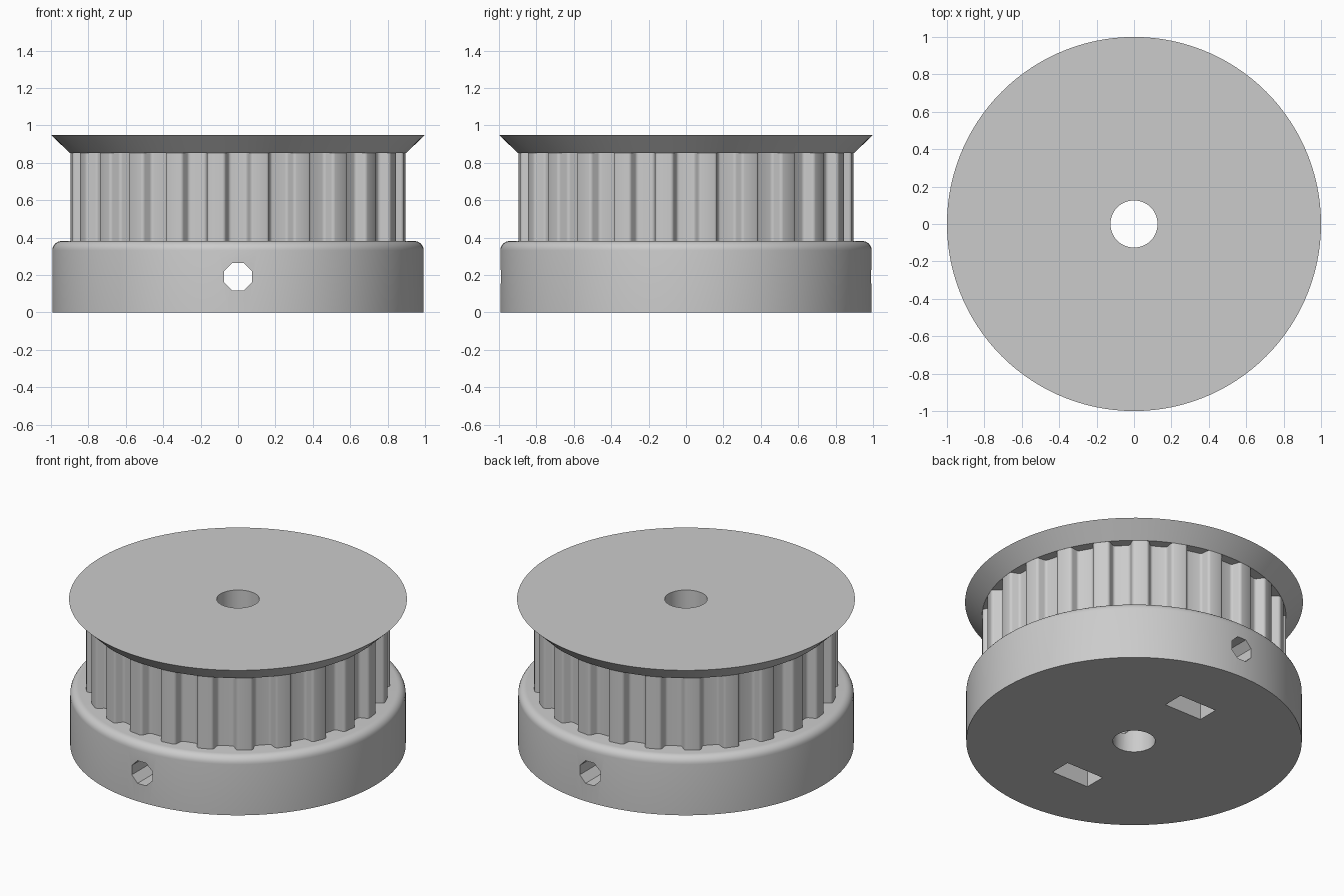
import bpy
import bmesh
from math import sin, cos, tan, pi, radians, sqrt

if "Cube" in bpy.data.objects:
    bpy.data.objects.remove(bpy.data.objects["Cube"])

TEETH = 24
DRUM_R = 0.9
BASE_R, BASE_H, FILLET = 0.993, 0.382, 0.05
DRUM_TOP, TOP = 0.853, 0.95

grey = bpy.data.materials.new("plain_grey")
grey.use_nodes = True
colour = (0.6, 0.6, 0.6, 1)
grey.diffuse_color = colour
grey.node_tree.nodes["Principled BSDF"].inputs["Base Color"].default_value = colour


def loft(name, loops):
    """Closed solid through a list of matching point loops."""
    bm = bmesh.new()
    rows = [[bm.verts.new(p) for p in loop] for loop in loops]
    n = len(rows[0])
    for a, b in zip(rows, rows[1:]):
        for i in range(n):
            j = (i + 1) % n
            bm.faces.new((a[i], a[j], b[j], b[i]))
    bm.faces.new(rows[0][::-1])
    bm.faces.new(rows[-1])
    bmesh.ops.recalc_face_normals(bm, faces=bm.faces)
    mesh = bpy.data.meshes.new(name)
    bm.to_mesh(mesh)
    bm.free()
    mesh.materials.append(grey)
    obj = bpy.data.objects.new(name, mesh)
    bpy.context.collection.objects.link(obj)
    return obj


def ring(r, z, n=120):
    return [(r * cos(2 * pi * i / n), r * sin(2 * pi * i / n), z) for i in range(n)]


def cut(target, cutter):
    """Subtract a cutter and bake the result."""
    bpy.ops.object.select_all(action="DESELECT")
    bpy.context.view_layer.objects.active = target
    target.select_set(True)
    mod = target.modifiers.new("cut", "BOOLEAN")
    mod.operation, mod.solver, mod.object = "DIFFERENCE", "EXACT", cutter
    bpy.ops.object.modifier_apply(modifier=mod.name)


def groove_half():
    """Left half of a belt groove as (offset, depth): two arcs joined by a slanted wall."""
    steps, slope, r = 4, radians(70), 0.02
    half, depth = 0.083, 0.057
    angles = [slope * i / steps for i in range(steps + 1)]
    upper = [(-half + r * sin(a), r * (1 - cos(a))) for a in angles]
    x, d = upper[-1]
    end_d = depth - r * (1 - cos(slope))
    end_x = x + (end_d - d) / tan(slope)
    lower = [(end_x + r * (sin(slope) - sin(a)), depth - r * (1 - cos(a)))
             for a in reversed(angles)]
    return upper + lower


def drum_outline():
    half = groove_half()
    groove = half + [(-x, d) for x, d in reversed(half)]
    seat = sqrt(DRUM_R ** 2 - half[0][0] ** 2)
    points = []
    for k in range(TEETH):
        a = 2 * pi * k / TEETH
        for t, d in groove:
            r = seat - d
            points.append((r * cos(a) - t * sin(a), r * sin(a) + t * cos(a)))
    return points


# Base hub with a rounded upper rim
fillet = [ring(BASE_R - FILLET * (1 - cos(a)), BASE_H - FILLET * (1 - sin(a)))
          for a in [pi / 2 * i / 6 for i in range(7)]]
base = loft("base_hub", [ring(BASE_R, 0)] + fillet)

# Toothed drum
outline = drum_outline()
drum = loft("toothed_drum", [[(x, y, z) for x, y in outline] for z in (BASE_H, DRUM_TOP)])

# Flared belt flange
flange = loft("top_flange", [ring(DRUM_R, DRUM_TOP), ring(1.0, TOP)])

# Shaft bore through every part
cutters = [loft("bore_cutter", [ring(0.126, -0.1, 48), ring(0.126, TOP + 0.1, 48)])]
for part in (base, drum, flange):
    cut(part, cutters[0])

# Octagonal set screw hole across the hub
screw_z = BASE_H / 2
octagon = [(0.08 * cos(pi / 8 + i * pi / 4), screw_z + 0.08 * sin(pi / 8 + i * pi / 4))
           for i in range(8)]
cutters.append(loft("screw_cutter", [[(x, y, z) for x, z in octagon] for y in (-1.2, 1.2)]))

# Captive nut slots, open underneath and pointed like a nut at the top
w = 0.135
slot = [(-w, -0.05), (w, -0.05), (w, screw_z + w * tan(pi / 6)),
        (0, screw_z + w / cos(pi / 6)), (-w, screw_z + w * tan(pi / 6))]
for side in (-1, 1):
    cutters.append(loft("nut_slot_cutter", [[(x, side * 0.52 + e, z) for x, z in slot]
                                            for e in (-0.07, 0.07)]))
for cutter in cutters[1:]:
    cut(base, cutter)
for cutter in cutters:
    bpy.data.objects.remove(cutter)

# Smooth shading with crisp edges
bpy.ops.object.select_all(action="DESELECT")
for part in (base, drum, flange):
    part.select_set(True)
bpy.context.view_layer.objects.active = base
bpy.ops.object.shade_smooth_by_angle(angle=radians(30))
